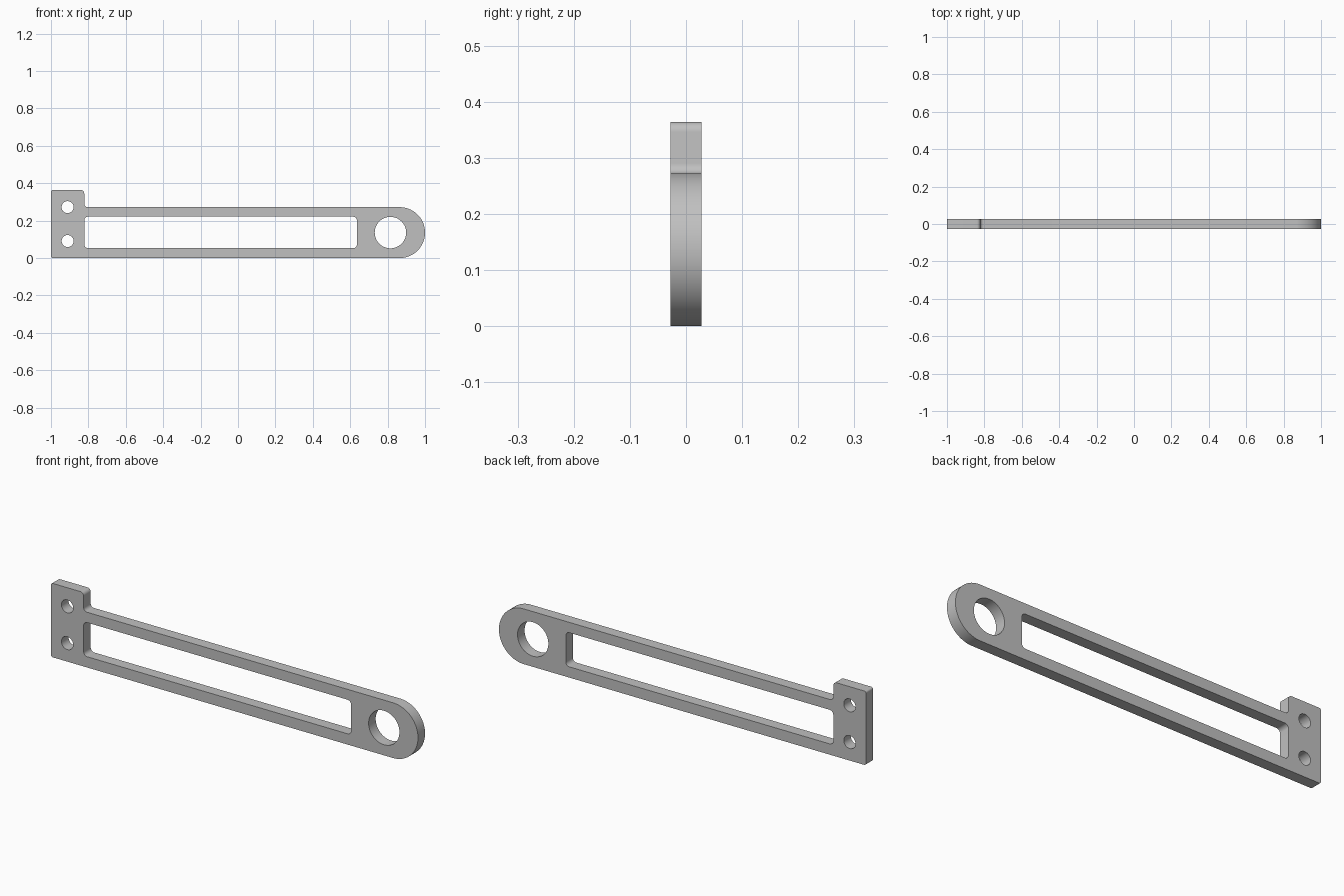
import bpy, bmesh, math
from mathutils import Vector

cube = bpy.data.objects.get("Cube")
if cube:
    bpy.data.objects.remove(cube, do_unlink=True)

# Main dimensions
HALF_DEPTH = 0.0275
BAR_TOP = 0.272
TAB_TOP = 0.364
TAB_X = -0.822
END_R = BAR_TOP / 2


def circle(x, z, r, n=64):
    return [(x + r * math.cos(2 * math.pi * i / n),
             z + r * math.sin(2 * math.pi * i / n)) for i in range(n)]


def rounded(corners, steps=8):
    """Round each (x, z, radius) corner of a right-angled outline."""
    points = []
    for i, (x, z, r) in enumerate(corners):
        p = Vector((x, z))
        a = (Vector(corners[i - 1][:2]) - p).normalized() * r
        b = (Vector(corners[(i + 1) % len(corners)][:2]) - p).normalized() * r
        n = steps * 4 if r > 0.1 else steps
        for k in range(n + 1):
            t = math.pi / 2 * k / n
            points.append(tuple(p + a * (1 - math.sin(t)) + b * (1 - math.cos(t))))
    return points


# Outline with the raised tab and round end, then the openings
outline = rounded([(-1, 0, 0.01), (1, 0, END_R - 0.0001), (1, BAR_TOP, END_R - 0.0001),
                   (TAB_X, BAR_TOP, 0.018), (TAB_X, TAB_TOP, 0.018), (-1, TAB_TOP, 0.01)])
slot = rounded([(TAB_X, 0.053, 0.02), (0.636, 0.053, 0.02),
                (0.636, 0.221, 0.02), (TAB_X, 0.221, 0.02)])
pivot_hole = circle(0.815, END_R, 0.084)
screw_holes = [circle(-0.911, z, 0.032, 40) for z in (0.091, 0.272)]

# Filled and extruded profile
curve = bpy.data.curves.new("slotted_arm_profile", "CURVE")
curve.dimensions = "2D"
curve.fill_mode = "BOTH"
curve.extrude = HALF_DEPTH
for loop in [outline, slot, pivot_hole] + screw_holes:
    spline = curve.splines.new("POLY")
    spline.points.add(len(loop) - 1)
    for point, (x, z) in zip(spline.points, loop):
        point.co = (x, z, 0, 1)
    spline.use_cyclic_u = True

arm = bpy.data.objects.new("slotted_arm", curve)
bpy.context.collection.objects.link(arm)
bpy.ops.object.select_all(action="DESELECT")
arm.select_set(True)
bpy.context.view_layer.objects.active = arm
arm.rotation_euler.x = math.pi / 2
bpy.ops.object.convert(target="MESH")
bpy.ops.object.transform_apply(location=False, rotation=True, scale=False)
arm = bpy.context.object

# Weld caps to walls
bm = bmesh.new()
bm.from_mesh(arm.data)
bmesh.ops.remove_doubles(bm, verts=bm.verts, dist=0.00005)
bmesh.ops.recalc_face_normals(bm, faces=bm.faces)
bm.to_mesh(arm.data)
bm.free()
bpy.ops.object.shade_smooth_by_angle(angle=math.radians(30))

# Plain grey metal
grey = bpy.data.materials.new("plain_grey")
grey.use_nodes = True
colour = (0.53, 0.53, 0.53, 1)
grey.diffuse_color = colour
grey.node_tree.nodes["Principled BSDF"].inputs["Base Color"].default_value = colour
arm.data.materials.clear()
arm.data.materials.append(grey)
